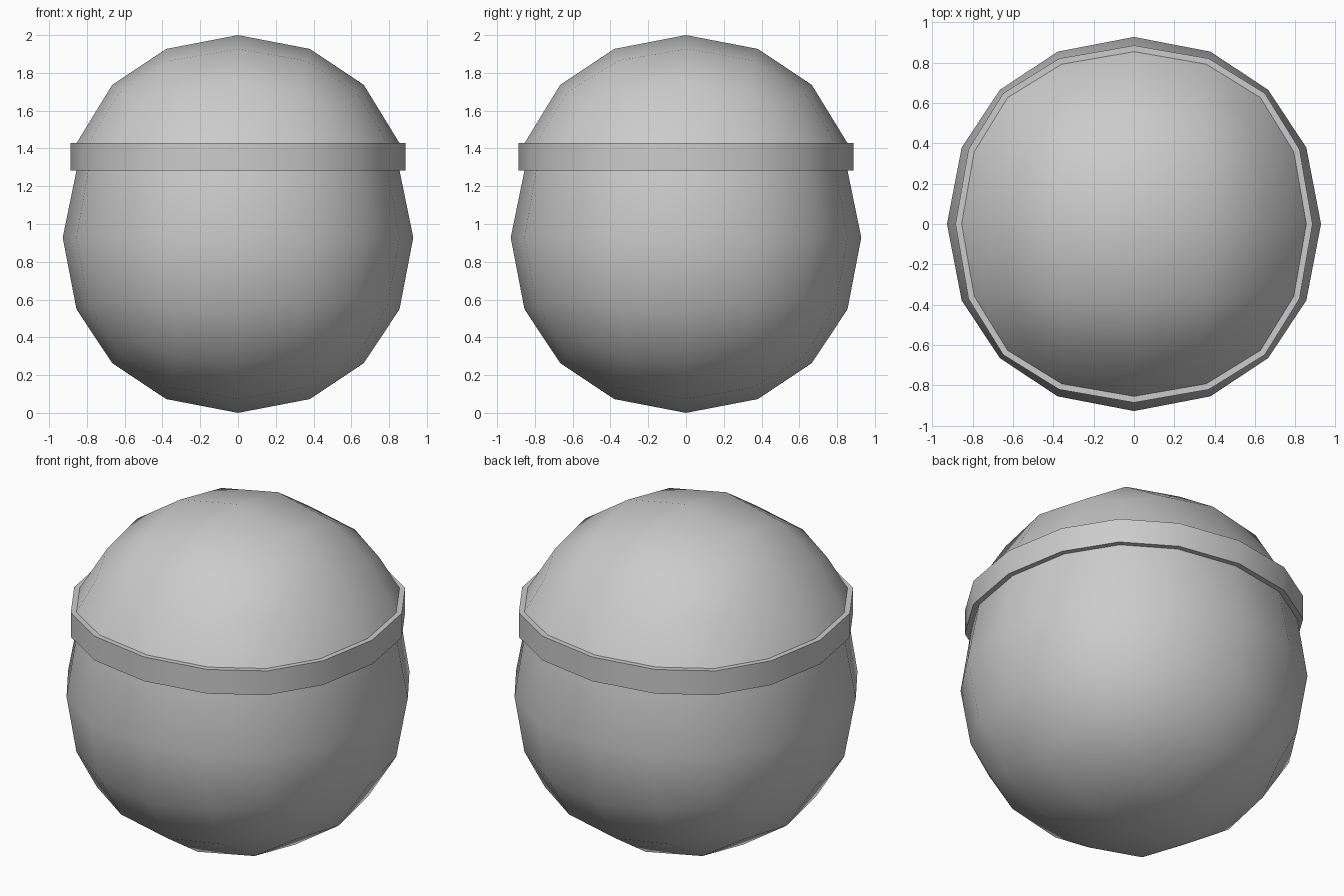
import bpy, bmesh, math

if "Cube" in bpy.data.objects:
    bpy.data.objects.remove(bpy.data.objects["Cube"])

CENTRE = 0.928    # centre height of the lower body
CUT = 0.356       # height of the flattened seam above that centre
BAND = 0.144      # band height
LIP = 0.031       # band overhang
# radius by position on the cube face (face centre -> corner)
RADIUS = {1.0: 0.928, 1.5: 0.9355, 2.0: 0.941, 2.5: 0.947, 3.0: 0.95}


def finish(bm, name):
    bmesh.ops.recalc_face_normals(bm, faces=bm.faces)
    mesh = bpy.data.meshes.new(name)
    bm.to_mesh(mesh)
    bm.free()
    obj = bpy.data.objects.new(name, mesh)
    bpy.context.collection.objects.link(obj)
    bpy.ops.object.select_all(action='DESELECT')
    obj.select_set(True)
    bpy.context.view_layer.objects.active = obj
    bpy.ops.object.shade_smooth_by_angle(angle=math.radians(35))
    return obj


def rounded_cube():
    """Cube with 4x4 quads per side, rounded to a ball with a flat seam loop."""
    bm = bmesh.new()
    bmesh.ops.create_cube(bm, size=2)
    bmesh.ops.subdivide_edges(bm, edges=bm.edges[:], cuts=3, use_grid_fill=True)
    seam = []
    for v in bm.verts:
        grid = [round(c * 2) / 2 for c in v.co]
        size = [abs(c) for c in grid]
        if size.count(0.5) == 2:
            half = 0.452
        elif size.count(1.0) == 2:
            half = 0.53
        else:
            half = 0.444
        for i, c in enumerate(grid):
            v.co[i] = math.copysign(half, c) if abs(c) == 0.5 else c
        v.co *= RADIUS[sum(size)] / v.co.length
        if grid[2] == 0.5 and max(size[0], size[1]) == 1.0:
            v.co.z = CUT
            seam.append(v.co.copy())
    seam.sort(key=lambda p: math.atan2(p.y, p.x))
    return bm, seam


# lower body and raised upper dome: the ball split at the seam
for name, upper, lift in (("lower_body", False, 0), ("upper_dome", True, BAND)):
    bm, seam = rounded_cube()
    unwanted = [f for f in bm.faces
                if (f.calc_center_median().z > CUT) != upper]
    bmesh.ops.delete(bm, geom=unwanted, context='FACES')
    for v in bm.verts:
        v.co.z += CENTRE + lift
    finish(bm, name)

# projecting band between the halves
bm = bmesh.new()
loops = []
for out, up in ((0, 0), (LIP, 0), (LIP, BAND), (0, BAND)):
    loop = []
    for p in seam:
        r = math.hypot(p.x, p.y)
        k = (r + out) / r
        loop.append(bm.verts.new((p.x * k, p.y * k, CENTRE + CUT + up)))
    loops.append(loop)
n = len(seam)
for a, b in zip(loops, loops[1:] + loops[:1]):
    for i in range(n):
        j = (i + 1) % n
        bm.faces.new((a[i], a[j], b[j], b[i]))
finish(bm, "band")
